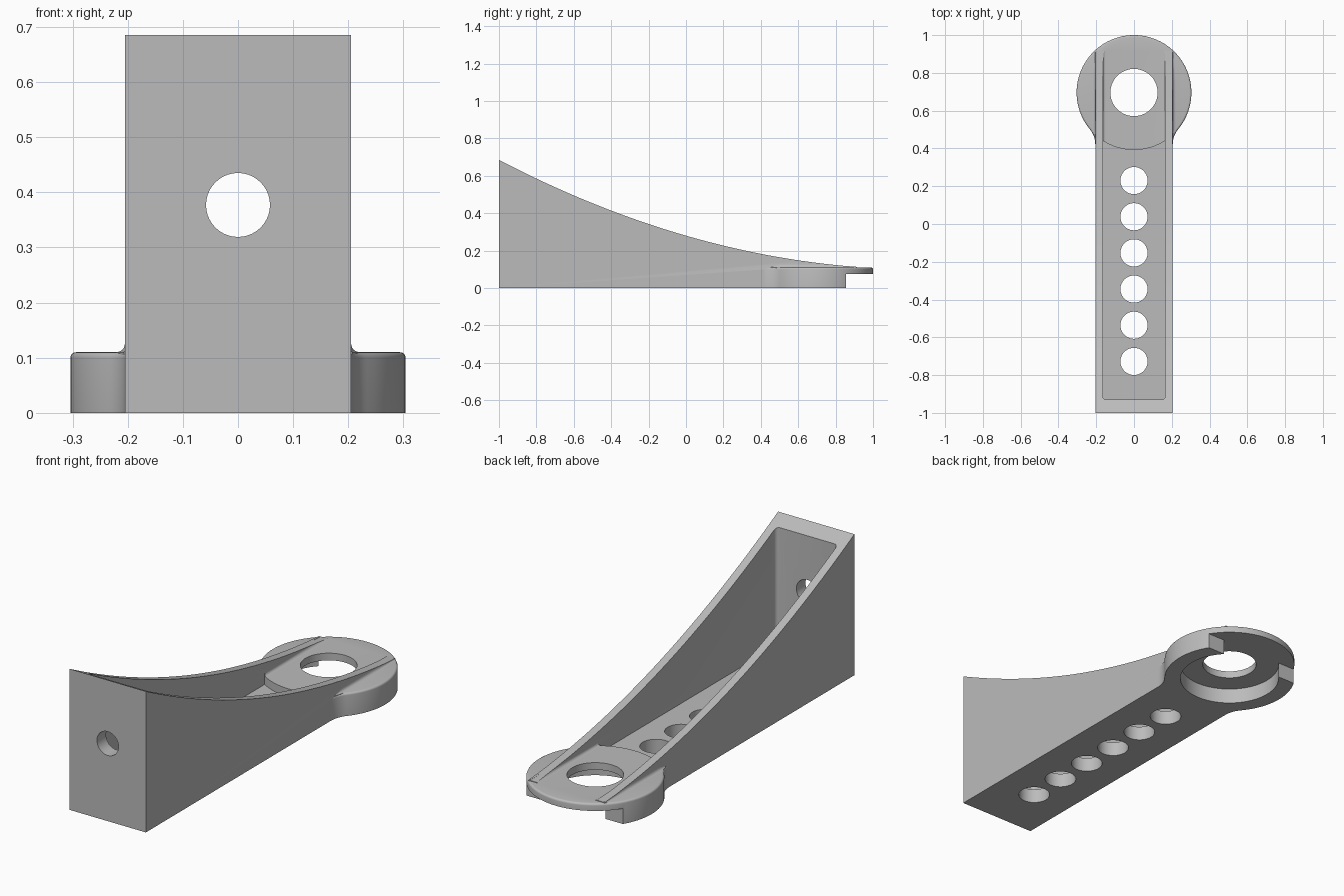
import bpy, bmesh, math
from mathutils import Vector

cube = bpy.data.objects.get("Cube")
if cube:
    bpy.data.objects.remove(cube, do_unlink=True)

HALF, INNER = 0.205, 0.165          # outer and inner half widths of the arm
RING_Y, RING_R = 0.696, 0.304       # centre and radius of the round end
PLATE, FLOOR = 0.11, 0.07           # heights of the round plate and arm floor
NECK_Y, NECK_R = 0.42, 0.13         # blend between arm and round end


def make_object(name, bm):
    bmesh.ops.recalc_face_normals(bm, faces=bm.faces)
    mesh = bpy.data.meshes.new(name)
    bm.to_mesh(mesh)
    bm.free()
    obj = bpy.data.objects.new(name, mesh)
    bpy.context.collection.objects.link(obj)
    return obj


def prism(name, points, direction, bevel=0, pick=None):
    """Extrude a closed outline; optionally round the edges chosen by pick."""
    bm = bmesh.new()
    face = bm.faces.new([bm.verts.new(p) for p in points])
    out = bmesh.ops.extrude_face_region(bm, geom=[face])
    moved = [v for v in out["geom"] if isinstance(v, bmesh.types.BMVert)]
    bmesh.ops.translate(bm, verts=moved, vec=direction)
    bmesh.ops.recalc_face_normals(bm, faces=bm.faces)
    if bevel:
        edges = [e for e in bm.edges if pick(e)]
        bmesh.ops.bevel(bm, geom=edges, offset=bevel, segments=4,
                        profile=0.5, affect='EDGES')
    return make_object(name, bm)


def circle(radius, y, z, steps=64):
    turns = [math.tau * i / steps for i in range(steps)]
    return [(radius * math.cos(a), y + radius * math.sin(a), z) for a in turns]


def box_outline(x, y0, y1, z):
    return [(-x, y0, z), (x, y0, z), (x, y1, z), (-x, y1, z)]


def combine(target, tool, operation):
    mod = target.modifiers.new("combine", 'BOOLEAN')
    mod.operation, mod.solver, mod.object = operation, 'EXACT', tool
    bpy.context.view_layer.objects.active = target
    bpy.ops.object.modifier_apply(modifier=mod.name)
    bpy.data.objects.remove(tool, do_unlink=True)


def cut(tool):
    combine(bracket, tool, 'DIFFERENCE')


# Arm: side profile with a hollow curved top edge
END_Y = 0.915
profile = [(-HALF, END_Y, 0), (-HALF, -1, 0)]
for i in range(33):
    y = -1 + (END_Y + 1) * i / 32
    profile.append((-HALF, y, 0.28 - 0.289 * y + 0.116 * y * y))
bracket = prism("bracket", profile, (2 * HALF, 0, 0))

# Round end with a blended neck and a rounded top rim
neck = Vector((HALF + NECK_R, NECK_Y))
join = math.atan2(RING_Y - NECK_Y, -neck.x)
side = [(0.19, 0.3), (0.19, NECK_Y)]
for i in range(11):
    a = math.pi + (join - math.pi) * i / 10
    side.append((neck.x + NECK_R * math.cos(a), neck.y + NECK_R * math.sin(a)))
start = join - math.pi
for i in range(1, 33):
    a = start + (math.pi / 2 - start) * i / 32
    side.append((RING_R * math.cos(a), RING_Y + RING_R * math.sin(a)))
outline = side + [(-x, y) for x, y in reversed(side[:-1])]
plate = prism("round_end", [(x, y, 0) for x, y in outline], (0, 0, PLATE), 0.01,
              lambda e: all(v.co.z > 0.1 and v.co.y > NECK_Y - 0.01 for v in e.verts))
combine(bracket, plate, 'UNION')

# Small fillets between the arm walls and the round plate
for sign in (1, -1):
    bm = bmesh.new()
    rings = []
    for y, r in ((0.45, 0.002), (0.5, 0.016), (0.75, 0.016), (0.91, 0.004)):
        section = [(-0.01, -0.01), (r, -0.01), (r, 0), (0.55 * r, 0.1 * r), (0.29 * r, 0.29 * r),
                   (0.1 * r, 0.55 * r), (0, r), (-0.01, r)]
        rings.append([bm.verts.new((sign * (HALF + x), y, PLATE + z)) for x, z in section])
    for a, b in zip(rings, rings[1:]):
        for i in range(len(a)):
            j = (i + 1) % len(a)
            bm.faces.new((a[i], a[j], b[j], b[i]))
    bm.faces.new(rings[0])
    bm.faces.new(rings[-1])
    combine(bracket, make_object("fillet", bm), 'UNION')

# Open channel above the round plate
cut(prism("upper_channel", box_outline(INNER, 0, 1.2, PLATE), (0, 0, 1), 0.014,
          lambda e: all(v.co.z < 0.2 for v in e.verts)))

# Deep channel in the arm, ending in an arc around the round end
half_angle = math.asin(INNER / RING_R)
pocket = [(-INNER, -0.93, FLOOR), (INNER, -0.93, FLOOR)]
for i in range(17):
    a = half_angle * (1 - i / 8)
    pocket.append((RING_R * math.sin(a), RING_Y - RING_R * math.cos(a), FLOOR))
cut(prism("lower_channel", pocket, (0, 0, 1), 0.018,
          lambda e: all(v.co.y < -0.9 for v in e.verts)
          and abs(e.verts[0].co.z - e.verts[1].co.z) > 0.5))

# Underside recess, open toward the back
cut(prism("recess", circle(0.23, RING_Y, -0.1), (0, 0, 0.175)))
cut(prism("recess_opening", box_outline(0.5, 0.855, 1.2, -0.1), (0, 0, 0.175)))

# Large hole, row of floor holes and the front hole
cut(prism("main_hole", circle(0.125, RING_Y, -0.1), (0, 0, 1)))
for i in range(6):
    cut(prism("floor_hole", circle(0.072, 0.23 - 0.1915 * i, -0.1, 40), (0, 0, 0.3)))
front = [(x, -1.1, z) for x, z, _ in circle(0.058, 0.377, 0, 40)]
cut(prism("front_hole", front, (0, 0.3, 0)))

# Colour and shading
grey = bpy.data.materials.new("plain_grey")
grey.use_nodes = True
colour = (0.5, 0.5, 0.5, 1)
grey.diffuse_color = colour
grey.node_tree.nodes["Principled BSDF"].inputs["Base Color"].default_value = colour
bracket.data.materials.clear()
bracket.data.materials.append(grey)
for face in bracket.data.polygons:
    face.material_index = 0
bpy.ops.object.select_all(action='DESELECT')
bracket.select_set(True)
bpy.context.view_layer.objects.active = bracket
bpy.ops.object.shade_smooth_by_angle(angle=math.radians(30))
